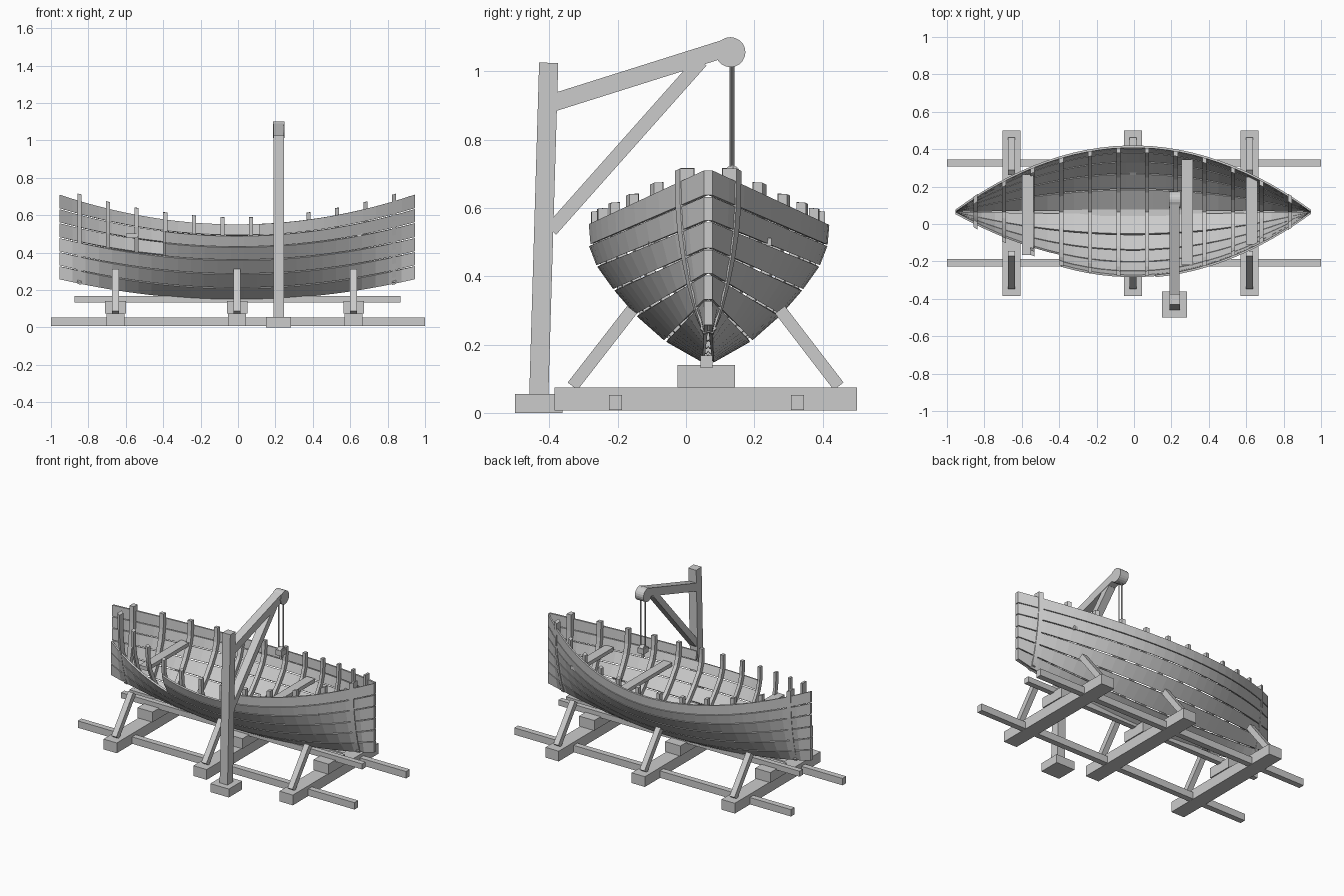
import bpy, bmesh, math
from mathutils import Vector

cube = bpy.data.objects.get("Cube")
if cube:
    bpy.data.objects.remove(cube, do_unlink=True)

wood = bpy.data.materials.new("grey_wood")
wood.use_nodes = True
GREY = (0.6, 0.6, 0.6, 1)
wood.diffuse_color = GREY
wood.node_tree.nodes["Principled BSDF"].inputs["Base Color"].default_value = GREY


def loft(name, rings):
    """Solid skinned through equal-sized rings, capped at both ends."""
    bm = bmesh.new()
    rows = [[bm.verts.new(p) for p in ring] for ring in rings]
    n = len(rows[0])
    for a, b in zip(rows, rows[1:]):
        for i in range(n):
            j = (i + 1) % n
            bm.faces.new((a[i], a[j], b[j], b[i]))
    bm.faces.new(rows[0])
    bm.faces.new(rows[-1])
    bmesh.ops.recalc_face_normals(bm, faces=bm.faces)
    mesh = bpy.data.meshes.new(name)
    bm.to_mesh(mesh)
    bm.free()
    mesh.materials.append(wood)
    obj = bpy.data.objects.new(name, mesh)
    bpy.context.collection.objects.link(obj)
    return obj


def box(name, x0, x1, y0, y1, z0, z1):
    return loft(name, [[(x, y0, z0), (x, y1, z0), (x, y1, z1), (x, y0, z1)]
                       for x in (x0, x1)])


def beam(name, x, start, end, width, depth):
    """Square timber between two (y, z) points."""
    p, q = Vector((x, *start)), Vector((x, *end))
    across = Vector((width / 2, 0, 0))
    side = (q - p).normalized().cross(Vector((1, 0, 0))) * depth / 2
    return loft(name, [[c - across - side, c + across - side,
                        c + across + side, c - across + side] for c in (p, q)])


def rod(name, centre, radius, length, axis, sides):
    bpy.ops.mesh.primitive_cylinder_add(
        vertices=sides, radius=radius, depth=length, location=centre,
        rotation=(0, math.pi / 2, 0) if axis == "x" else (0, 0, 0))
    obj = bpy.context.object
    obj.name = name
    obj.data.materials.append(wood)
    return obj


# Hull shape: plank seams from keel (0) to sheer (6)
HALF, MID_X, MID_Y = 0.95, -0.005, 0.065
WIDTH = [0.0, 0.115, 0.2, 0.265, 0.315, 0.338, 0.343]
Z_MID = [0.145, 0.21, 0.285, 0.36, 0.43, 0.49, 0.55]
Z_END = [0.255, 0.33, 0.405, 0.48, 0.56, 0.635, 0.71]


def lerp(values, t):
    i = max(0, min(int(t), len(values) - 2))
    return values[i] + (values[i + 1] - values[i]) * (t - i)


def hull(x, t, inset=0.0, side=1):
    """Point on the hull at length x and seam t, moved inward by inset."""
    u = (x / HALF) ** 2

    def at(s):
        y = lerp(WIDTH, s) * (1 - u) + 0.012
        return Vector((y, lerp(Z_MID, s) * (1 - u) + lerp(Z_END, s) * u))
    d = (at(min(t + 0.3, 6)) - at(max(t - 0.3, 0))).normalized()
    p = at(t) + Vector((-d.y, d.x)) * inset
    return Vector((x + MID_X, MID_Y + side * p.x, p.y))


# Planking: the front side has lost upper planks toward one end
for side, label in ((1, "back"), (-1, "front")):
    for k in range(6):
        first = -HALF
        if side < 0:
            first = 0.12 if k == 5 else -0.385 if k >= 3 else -HALF
        n = max(4, round((HALF - first) * 14))
        low, high = k + 0.035, k + (1.0 if k == 5 else 0.965)
        rings = []
        for i in range(n + 1):
            x = first + (HALF - first) * i / n
            rings.append([hull(x, low, 0, side), hull(x, high, 0, side),
                          hull(x, high, 0.012, side), hull(x, low, 0.012, side)])
        loft(f"{label}_plank_{k + 1}", rings)

# Ribs standing a little above the sheer
for i in range(12):
    x = -0.843 + i * 0.153
    outer = -0.003 if i in (0, 11) else 0.011
    for side, label in ((1, "back"), (-1, "front")):
        rings = []
        for k in range(13):
            t = k / 2
            rings.append([hull(x + dx, t, inset, side) for dx, inset in
                          ((-0.011, outer), (0.011, outer), (0.011, 0.038), (-0.011, 0.038))])
        rings.append([p + Vector((0, 0, 0.037)) for p in rings[-1]])
        loft(f"{label}_rib_{i + 1}", rings)

# Thwarts across the hull
for x, y0, y1, z in ((-0.568, -0.165, 0.265, 0.49), (0.285, -0.22, 0.345, 0.45),
                     (0.63, -0.11, 0.25, 0.5)):
    box("thwart", x - 0.03, x + 0.03, y0, y1, z - 0.012, z + 0.012)

# Keel timber
box("keel", -0.875, 0.868, 0.043, 0.077, 0.132, 0.168)

# Slipway rails, cross skids, keel blocks and slanted props
for y in (-0.207, 0.326):
    box("ground_rail", -1, 1, y - 0.019, y + 0.019, 0.008, 0.053)
for x in (-0.655, -0.005, 0.618):
    box("cross_skid", x - 0.048, x + 0.048, -0.385, 0.5, 0.007, 0.074)
    box("keel_block", x - 0.055, x + 0.055, -0.025, 0.143, 0.074, 0.14)
    beam("front_prop", x, (-0.332, 0.078), (-0.158, 0.302), 0.036, 0.036)
    beam("back_prop", x, (0.447, 0.078), (0.275, 0.302), 0.036, 0.036)

# Crane
CX = 0.217
box("crane_foot", CX - 0.067, CX + 0.067, -0.5, -0.362, 0, 0.055)
beam("crane_post", CX, (-0.431, 0.05), (-0.402, 1.025), 0.057, 0.056)
beam("crane_arm", CX, (-0.39, 0.908), (0.14, 1.075), 0.055, 0.052)
beam("crane_brace", CX, (-0.395, 0.535), (0.045, 1.03), 0.05, 0.04)
rod("pulley_wheel", (CX, 0.13, 1.056), 0.044, 0.062, "x", 20)
for dx, dy in ((-0.013, -0.003), (0.013, 0.004)):
    rod("hoist_rope", (CX + dx, 0.134 + dy, 0.88), 0.004, 0.33, "z", 8)
box("hoist_block", CX - 0.022, CX + 0.022, 0.11, 0.16, 0.675, 0.71)
rod("hoist_sheave", (CX, 0.135, 0.7), 0.024, 0.03, "x", 12)
beam("hoist_hook", CX, (0.135, 0.675), (0.135, 0.645), 0.014, 0.014)
